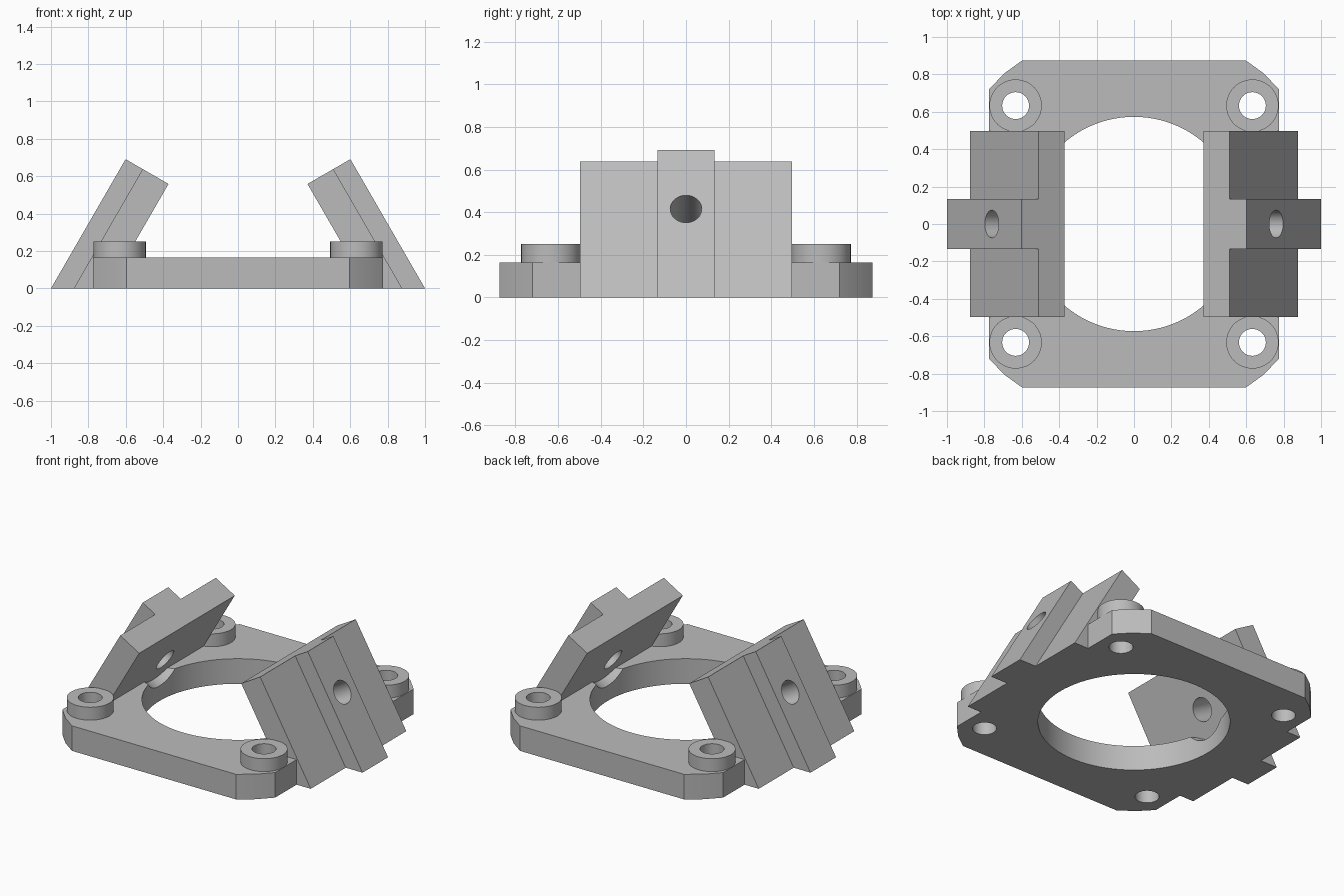
import bpy, bmesh
from math import radians, sin, cos
from mathutils import Vector

default = bpy.data.objects.get("Cube")
if default:
    bpy.data.objects.remove(default, do_unlink=True)

grey = bpy.data.materials.new("plain grey")
grey.use_nodes = True
GREY = (0.5, 0.5, 0.5, 1)
grey.diffuse_color = GREY
grey.node_tree.nodes["Principled BSDF"].inputs["Base Color"].default_value = GREY


def loft(name, bottom, top):
    """Solid between two matching outlines."""
    bm = bmesh.new()
    low = [bm.verts.new(p) for p in bottom]
    high = [bm.verts.new(p) for p in top]
    bm.faces.new(low)
    bm.faces.new(high)
    for i in range(len(low)):
        j = (i + 1) % len(low)
        bm.faces.new((low[i], low[j], high[j], high[i]))
    bmesh.ops.recalc_face_normals(bm, faces=bm.faces)
    mesh = bpy.data.meshes.new(name)
    bm.to_mesh(mesh)
    bm.free()
    mesh.materials.append(grey)
    obj = bpy.data.objects.new(name, mesh)
    bpy.context.collection.objects.link(obj)
    return obj


def rod(name, start, end, radius, sides=48):
    """Cylinder between two points."""
    start, end = Vector(start), Vector(end)
    turn = (end - start).to_track_quat('Z', 'Y')
    ring = [turn @ Vector((radius * cos(radians(360 * i / sides)),
                           radius * sin(radians(360 * i / sides)), 0))
            for i in range(sides)]
    return loft(name, [start + p for p in ring], [end + p for p in ring])


def combine(target, other, operation):
    """Apply a boolean and remove the helper."""
    other.hide_render = True
    mod = target.modifiers.new("combine", 'BOOLEAN')
    mod.operation = operation
    mod.solver = 'EXACT'
    mod.object = other
    bpy.context.view_layer.objects.active = target
    bpy.ops.object.modifier_apply(modifier=mod.name)
    bpy.data.objects.remove(other, do_unlink=True)


# Base plate with eased corners and a large central opening
corner = [(0.775, 0.72), (0.693, 0.806), (0.597, 0.875)]
outline = []
for sx, sy in ((1, 1), (-1, 1), (-1, -1), (1, -1)):
    pts = corner if sx * sy > 0 else corner[::-1]
    outline += [(sx * x, sy * y) for x, y in pts]
THICK = 0.165
body = loft("mount_body", [(x, y, 0) for x, y in outline],
            [(x, y, THICK) for x, y in outline])
combine(body, rod("opening_cutter", (0, 0, -0.1), (0, 0, 0.3), 0.573, 96), 'DIFFERENCE')

# Arm directions: up along the arm, and out through its face
LEAN = radians(60)
sides = (1, -1)


def arm_axes(s):
    return Vector((-s * cos(LEAN), 0, sin(LEAN))), Vector((s * sin(LEAN), 0, cos(LEAN)))


# Clearance grooves in the plate, in line with the arm holes
for s in sides:
    out = arm_axes(s)[1]
    face = Vector((s * 0.76, 0, 0.415))
    combine(body, rod("groove_cutter", face - out * 0.25, face - out * 0.6, 0.18), 'DIFFERENCE')

# Leaning arms: T-shaped section, top cut square to the lean
section = [(0.694, -0.497), (0.878, -0.497), (0.878, -0.133), (1, -0.133),
           (1, 0.133), (0.878, 0.133), (0.878, 0.497), (0.694, 0.497)]
for s in sides:
    up, out = arm_axes(s)
    foot = [Vector((s * x, y, 0)) for x, y in section]
    head = [p + up * (0.298 + abs(p.x) * cos(LEAN)) for p in foot]
    combine(body, loft("arm", foot, head), 'UNION')

# Raised bosses at the four corners
spots = [(sx * 0.633, sy * 0.633) for sx in sides for sy in sides]
for x, y in spots:
    combine(body, rod("boss", (x, y, 0.05), (x, y, 0.25), 0.14), 'UNION')

# Screw holes through the bosses and the arms
for x, y in spots:
    combine(body, rod("screw_cutter", (x, y, -0.1), (x, y, 0.4), 0.072, 32), 'DIFFERENCE')
for s in sides:
    out = arm_axes(s)[1]
    face = Vector((s * 0.76, 0, 0.415))
    combine(body, rod("arm_hole_cutter", face + out * 0.1, face - out * 0.36, 0.074, 32), 'DIFFERENCE')

# Smooth the round walls, keep the edges crisp
bpy.ops.object.select_all(action='DESELECT')
body.select_set(True)
bpy.context.view_layer.objects.active = body
bpy.ops.object.shade_smooth_by_angle(angle=radians(25))
